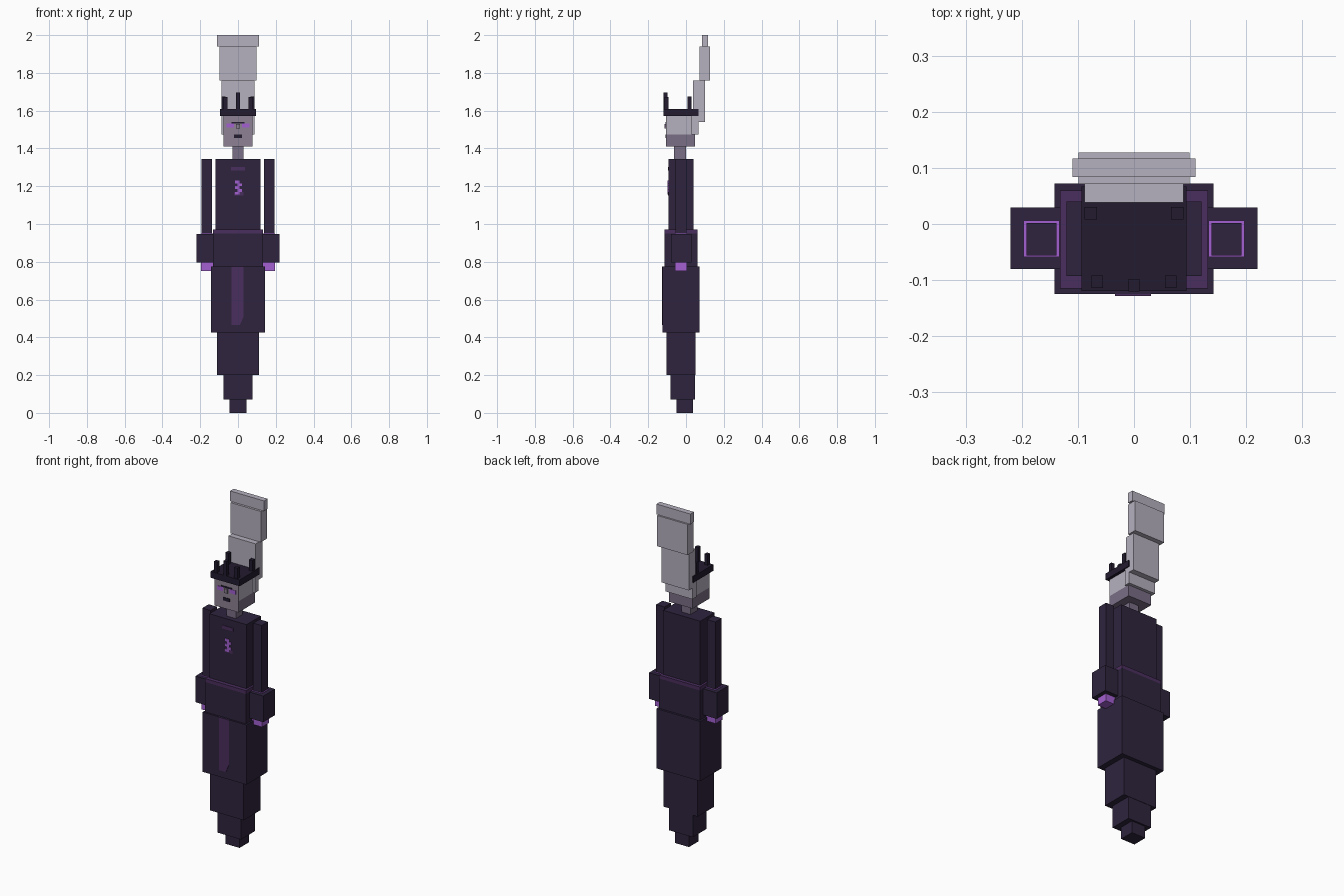
import bpy, bmesh

cube = bpy.data.objects.get("Cube")
if cube:
    bpy.data.objects.remove(cube, do_unlink=True)


def material(name, rgb):
    lin = [(c / 255 / 12.92) if c < 11 else ((c / 255 + 0.055) / 1.055) ** 2.4 for c in rgb]
    m = bpy.data.materials.new(name)
    m.use_nodes = True
    m.diffuse_color = (*lin, 1)
    m.node_tree.nodes["Principled BSDF"].inputs["Base Color"].default_value = (*lin, 1)
    return m


ROBE = material("dark robe", (46, 36, 61))
CROWN = material("crown black", (35, 27, 47))
TRIM = material("plum trim", (75, 46, 94))
GLOW = material("bright violet", (163, 96, 209))
HAIR = material("pale hair", (182, 177, 191))
FACE = material("grey face", (141, 129, 147))
JAW = material("shaded skin", (122, 110, 134))


def finish(name, bm, *mats):
    mesh = bpy.data.meshes.new(name)
    bm.normal_update()
    bm.to_mesh(mesh)
    bm.free()
    for m in mats:
        mesh.materials.append(m)
    ob = bpy.data.objects.new(name, mesh)
    bpy.context.scene.collection.objects.link(ob)
    return ob


def box(name, x, y, z, mat):
    """Box from (low, high) ranges on each axis."""
    bm = bmesh.new()
    bmesh.ops.create_cube(bm, size=1)
    for v in bm.verts:
        for i, (lo, hi) in enumerate((x, y, z)):
            v.co[i] = hi if v.co[i] > 0 else lo
    return finish(name, bm, mat)


def block(name, half, y, z, mat):
    return box(name, (-half, half), y, z, mat)


def pair(name, x, y, z, mat):
    box("left_" + name, x, y, z, mat)
    box("right_" + name, (-x[1], -x[0]), y, z, mat)


# Tapering robe
block("robe_tip", 0.045, (-0.05, 0.037), (0, 0.07), ROBE)
block("robe_hem", 0.077, (-0.082, 0.047), (0.07, 0.2), ROBE)
block("lower_robe", 0.11, (-0.104, 0.049), (0.2, 0.425), ROBE)
block("skirt", 0.142, (-0.125, 0.072), (0.425, 0.775), ROBE)
block("waist", 0.132, (-0.115, 0.06), (0.775, 0.95), ROBE)
block("waist_trim", 0.132, (-0.115, 0.06), (0.95, 0.97), TRIM)
block("torso", 0.12, (-0.093, 0.04), (0.97, 1.345), ROBE)

# Hanging sash with a slanted end
bm = bmesh.new()
outline = [(-0.034, 0.775), (-0.034, 0.465), (0.01, 0.465), (0.03, 0.51), (0.03, 0.775)]
face = bm.faces.new([bm.verts.new((x, -0.128, z)) for x, z in outline])
ext = bmesh.ops.extrude_face_region(bm, geom=[face])["geom"]
bmesh.ops.translate(bm, vec=(0, 0.004, 0), verts=[v for v in ext if isinstance(v, bmesh.types.BMVert)])
bmesh.ops.recalc_face_normals(bm, faces=bm.faces)
finish("sash", bm, TRIM)

# Arms, sleeves and hands
pair("arm", (0.138, 0.192), (-0.056, 0.002), (0.95, 1.345), ROBE)
pair("sleeve", (0.11, 0.22), (-0.08, 0.029), (0.795, 0.948), ROBE)
pair("sleeve_rim", (0.133, 0.197), (-0.059, 0.006), (0.948, 0.951), GLOW)
pair("hand", (0.133, 0.197), (-0.059, 0.006), (0.752, 0.795), GLOW)

# Chest clasp and amulet
block("clasp", 0.036, (-0.096, -0.093), (1.283, 1.302), TRIM)
box("amulet_base", (-0.02, 0.03), (-0.095, -0.093), (1.15, 1.17), TRIM)
for i in range(5):
    shift = 0.01 if i % 2 else -0.004
    z = 1.155 + i * 0.015
    box("amulet_%d" % i, (shift - 0.012, shift + 0.012), (-0.097, -0.093), (z, z + 0.015), GLOW)

# Head: front is skin, the upper sides and back are hair
block("neck", 0.03, (-0.063, 0), (1.345, 1.41), JAW)
block("jaw", 0.077, (-0.105, 0.048), (1.41, 1.475), JAW)
block("upper_head", 0.077, (-0.103, 0.048), (1.475, 1.575), HAIR)
block("face", 0.077, (-0.106, -0.103), (1.41, 1.575), FACE)
pair("eye", (0.022, 0.06), (-0.109, -0.106), (1.51, 1.533), GLOW)
block("brow", 0.034, (-0.109, -0.106), (1.533, 1.541), CROWN)
block("nose", 0.01, (-0.115, -0.106), (1.505, 1.53), FACE)
block("mouth", 0.022, (-0.109, -0.106), (1.456, 1.475), CROWN)

# Hair sweeping up and back in steps
block("hair_back", 0.088, (0.03, 0.066), (1.475, 1.575), HAIR)
block("hair_low", 0.088, (0.038, 0.1), (1.54, 1.76), HAIR)
block("hair_middle", 0.099, (0.071, 0.127), (1.76, 1.94), HAIR)
block("hair_top", 0.11, (0.084, 0.117), (1.94, 2.0), HAIR)

# Crown
block("crown_band", 0.094, (-0.119, 0.067), (1.573, 1.61), CROWN)
block("crown_front_spike", 0.01, (-0.12, -0.098), (1.61, 1.695), CROWN)
pair("crown_side_spike", (0.055, 0.076), (-0.114, -0.092), (1.61, 1.672), CROWN)
pair("crown_back_spike", (0.066, 0.088), (0.008, 0.03), (1.61, 1.674), CROWN)
